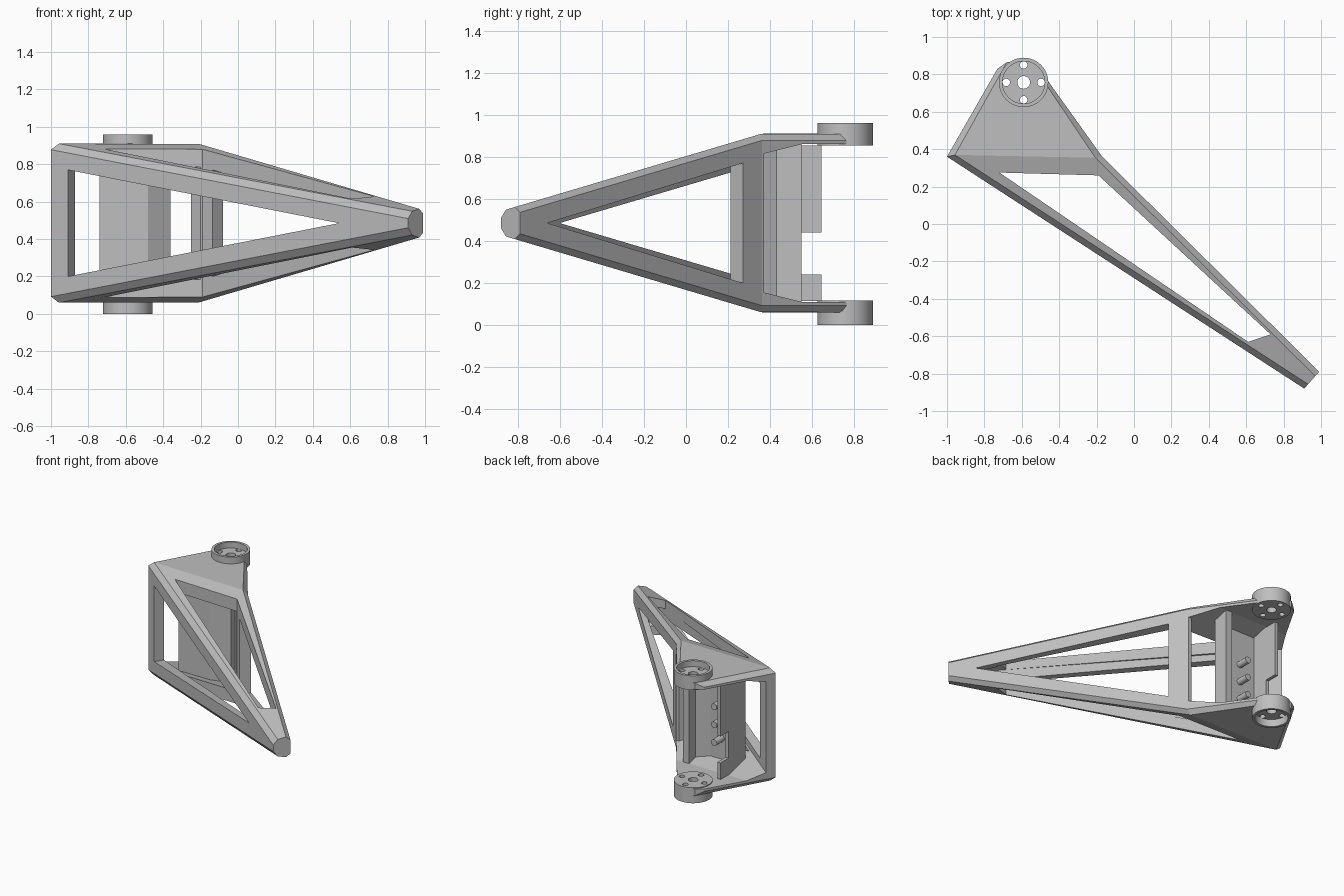
import bpy, bmesh, math
from mathutils import Vector

if "Cube" in bpy.data.objects:
    bpy.data.objects.remove(bpy.data.objects["Cube"])

grey = bpy.data.materials.new("plain_grey")
grey.use_nodes = True
grey.diffuse_color = (0.52, 0.52, 0.52, 1)
grey.node_tree.nodes["Principled BSDF"].inputs["Base Color"].default_value = (0.52, 0.52, 0.52, 1)

MID = 0.485              # mirror height of the frame
HUB = Vector((-0.59, 0.757, 0))


def finish(name, bm):
    bmesh.ops.recalc_face_normals(bm, faces=bm.faces)
    mesh = bpy.data.meshes.new(name)
    bm.to_mesh(mesh)
    bm.free()
    mesh.materials.append(grey)
    ob = bpy.data.objects.new(name, mesh)
    bpy.context.scene.collection.objects.link(ob)
    return ob


def prism(name, points, vec):
    """Extrude a planar outline along a vector."""
    bm = bmesh.new()
    low = [bm.verts.new(p) for p in points]
    high = [bm.verts.new(Vector(p) + Vector(vec)) for p in points]
    bm.faces.new(low)
    bm.faces.new(high[::-1])
    for i in range(len(low)):
        bm.faces.new((low[i - 1], low[i], high[i], high[i - 1]))
    return finish(name, bm)


def plan(name, outline, z0, z1):
    return prism(name, [(x, y, z0) for x, y in outline], (0, 0, z1 - z0))


def cylinder(name, x, y, r, z0, z1, sides=48):
    ring = [(x + r * math.cos(i * math.tau / sides), y + r * math.sin(i * math.tau / sides)) for i in range(sides)]
    return plan(name, ring, z0, z1)


def boolean(ob, tool, mode="DIFFERENCE", keep=False):
    mod = ob.modifiers.new("cut", "BOOLEAN")
    mod.operation, mod.object, mod.solver = mode, tool, "EXACT"
    bpy.context.view_layer.objects.active = ob
    bpy.ops.object.modifier_apply(modifier=mod.name)
    if not keep:
        bpy.data.objects.remove(tool)


def smooth(ob):
    bpy.ops.object.select_all(action="DESELECT")
    ob.select_set(True)
    bpy.context.view_layer.objects.active = ob
    bpy.ops.object.shade_smooth_by_angle(angle=math.radians(30))


# Outer body: level at the back, tapering to the tip, long edges chamfered
bm = bmesh.new()
outline = [(-1, 0.36), (0.91, -0.88), (0.99, -0.79), (-0.17, 0.36), (-0.46, 0.765),
           (-0.55, 0.865), (-0.68, 0.865), (-0.73, 0.83)]
layers = []
for s in (-1, 1):
    ring = [bm.verts.new((x, y, MID + s * (0.425 - 0.297 * max(0, 0.36 - y)))) for x, y in outline]
    bm.faces.new(ring[:4])                  # sloping part
    bm.faces.new([ring[0]] + ring[3:])      # level part
    layers.append(ring)
low, high = layers
for i in range(len(outline)):
    bm.faces.new((low[i - 1], low[i], high[i], high[i - 1]))
bmesh.ops.recalc_face_normals(bm, faces=bm.faces)
long_edges = [e for e in bm.edges if abs(e.verts[0].co.y - e.verts[1].co.y) > 0.3]
bmesh.ops.bevel(bm, geom=long_edges, offset=0.032, segments=1, affect="EDGES")
frame = finish("frame", bm)

# Hollow between the plates, open at the back
side = [(1.3, 0.375), (0.55, 0.375), (0.37, 0.33), (-0.75, 0.035)]
side += [(y, -h) for y, h in reversed(side)]
hollow = prism("hollow", [(-2, y, MID + h) for y, h in side], (4, 0, 0))
inner = [(-1.047, 0.48), (0.72, -0.705), (0.8, -0.67), (-0.21, 0.27), (-0.25, 0.31),
         (-0.2, 0.37), (0.1, 0.37), (0.1, 1.2), (-1.05, 1.2)]
boolean(hollow, plan("hollow_plan", inner, -0.5, 1.5), "INTERSECT")
boolean(frame, hollow)

# Openings: through the top and bottom, then through each side wall
boolean(frame, plan("top_opening", [(-0.72, 0.275), (-0.19, 0.26), (0.73, -0.59), (0.61, -0.63)], -0.5, 1.5))


def wall_opening(points, normal):
    n = Vector((*normal, 0))
    boolean(frame, prism("wall_opening", [Vector(p) - n * 0.09 for p in points], n * 0.4))


wall_opening([(x, 0.36 - 0.649 * (x + 1), z) for x, z in ((-0.91, 0.2), (-0.91, 0.77), (0.54, MID))],
             (-0.545, -0.839))
wall_opening([(-0.17 + 1.009 * (0.36 - y), y, z) for y, z in ((0.27, 0.2), (0.27, 0.77), (-0.66, MID))],
             (0.705, 0.709))

# Hub cups above and below, with a recess and screw holes
cups = []
for name, z0, z1, r0, r1 in (("upper_hub", 0.853, 0.96, 0.915, 1.1), ("lower_hub", 0.0, 0.117, -0.1, 0.055)):
    hub = cylinder(name, HUB.x, HUB.y, 0.132, z0, z1)
    boolean(hub, cylinder("recess", HUB.x, HUB.y, 0.113, r0, r1))
    cups.append(hub)
holes = [(0, 0, 0.034)] + [(0.093 * math.cos(i * math.pi / 2), 0.093 * math.sin(i * math.pi / 2), 0.02)
                           for i in range(4)]
for dx, dy, r in holes:
    drill = cylinder("drill", HUB.x + dx, HUB.y + dy, r, -0.5, 1.5, 24)
    for part in cups + [frame]:
        boolean(part, drill, keep=True)
    bpy.data.objects.remove(drill)
for hub in cups:
    smooth(hub)

# Upright mounting channel between the plates
channel = [(-0.74, 0.55), (-0.74, 0.35), (-0.48, 0.35), (-0.36, 0.43), (-0.36, 0.55),
           (-0.41, 0.55), (-0.41, 0.47), (-0.5, 0.42), (-0.715, 0.42), (-0.715, 0.55)]
plan("mounting_channel", channel, 0.1, 0.87)
tab = [(-0.74, 0.54), (-0.715, 0.54), (-0.715, 0.645), (-0.74, 0.645)]
plan("upper_tab", tab, 0.44, 0.855)
plan("lower_tab", tab, 0.115, 0.24)

# Row of pegs on the channel
for i in range(3):
    z = 0.3 + 0.135 * i
    ring = [(HUB.x + 0.024 * math.cos(a * math.tau / 20), 0.41, z + 0.024 * math.sin(a * math.tau / 20))
            for a in range(20)]
    smooth(prism(f"peg_{i + 1}", ring, (0, 0.1, 0)))
